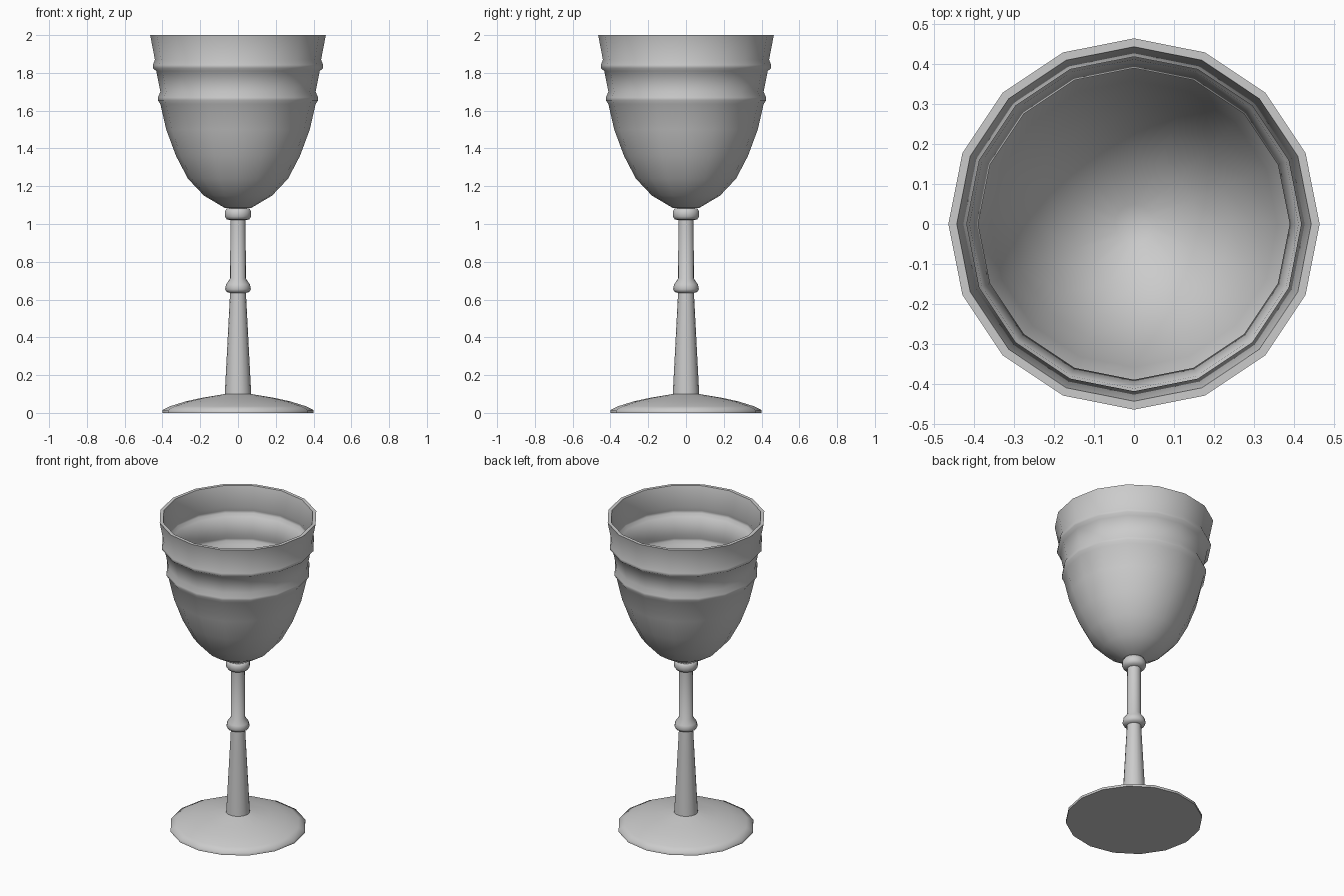
import bpy
import bmesh
from math import cos, sin, tau, radians

SIDES = 16
WALL = 0.021

cube = bpy.data.objects.get("Cube")
if cube:
    bpy.data.objects.remove(cube, do_unlink=True)


def lathe(name, profile, angle):
    """Revolve (radius, height) points about z; radius 0 becomes a pole."""
    bm = bmesh.new()
    rings = []
    for r, z in profile:
        if r == 0:
            rings.append([bm.verts.new((0, 0, z))] * SIDES)
        else:
            rings.append([bm.verts.new((r * cos(tau * k / SIDES), r * sin(tau * k / SIDES), z))
                          for k in range(SIDES)])
    for low, high in zip(rings, rings[1:]):
        for k in range(SIDES):
            n = (k + 1) % SIDES
            corners = dict.fromkeys((low[k], low[n], high[n], high[k]))
            bm.faces.new(list(corners))
    mesh = bpy.data.meshes.new(name)
    bm.to_mesh(mesh)
    bm.free()
    obj = bpy.data.objects.new(name, mesh)
    bpy.context.collection.objects.link(obj)
    bpy.ops.object.select_all(action='DESELECT')
    obj.select_set(True)
    bpy.context.view_layer.objects.active = obj
    bpy.ops.object.shade_smooth_by_angle(angle=radians(angle))
    return obj


# Foot, tapered stem, knop and collar in one turned piece
lathe("foot_and_stem", [
    (0, 0), (0.4, 0), (0.4, 0.015), (0.36, 0.035), (0.28, 0.06),
    (0.19, 0.08), (0.07, 0.1), (0.042, 0.635),
    (0.06, 0.64), (0.068, 0.655), (0.063, 0.68), (0.042, 0.71),
    (0.04, 1.02), (0.06, 1.025), (0.07, 1.04), (0.07, 1.065),
    (0.06, 1.083), (0, 1.085)], 65)

# Bowl with two raised bands, its inside following the outside
outside = [
    (0.07, 1.085), (0.18, 1.15), (0.265, 1.24), (0.328, 1.36),
    (0.38, 1.5), (0.411, 1.635), (0.424, 1.655), (0.424, 1.67),
    (0.411, 1.7), (0.433, 1.81), (0.451, 1.825), (0.451, 1.842),
    (0.44, 1.87), (0.465, 2.0)]
inside = [(r - WALL, z + WALL * (2.0 - z)) for r, z in reversed(outside)]
lathe("bowl", [(0, 1.085)] + outside + inside + [(0, 1.1)], 65)
